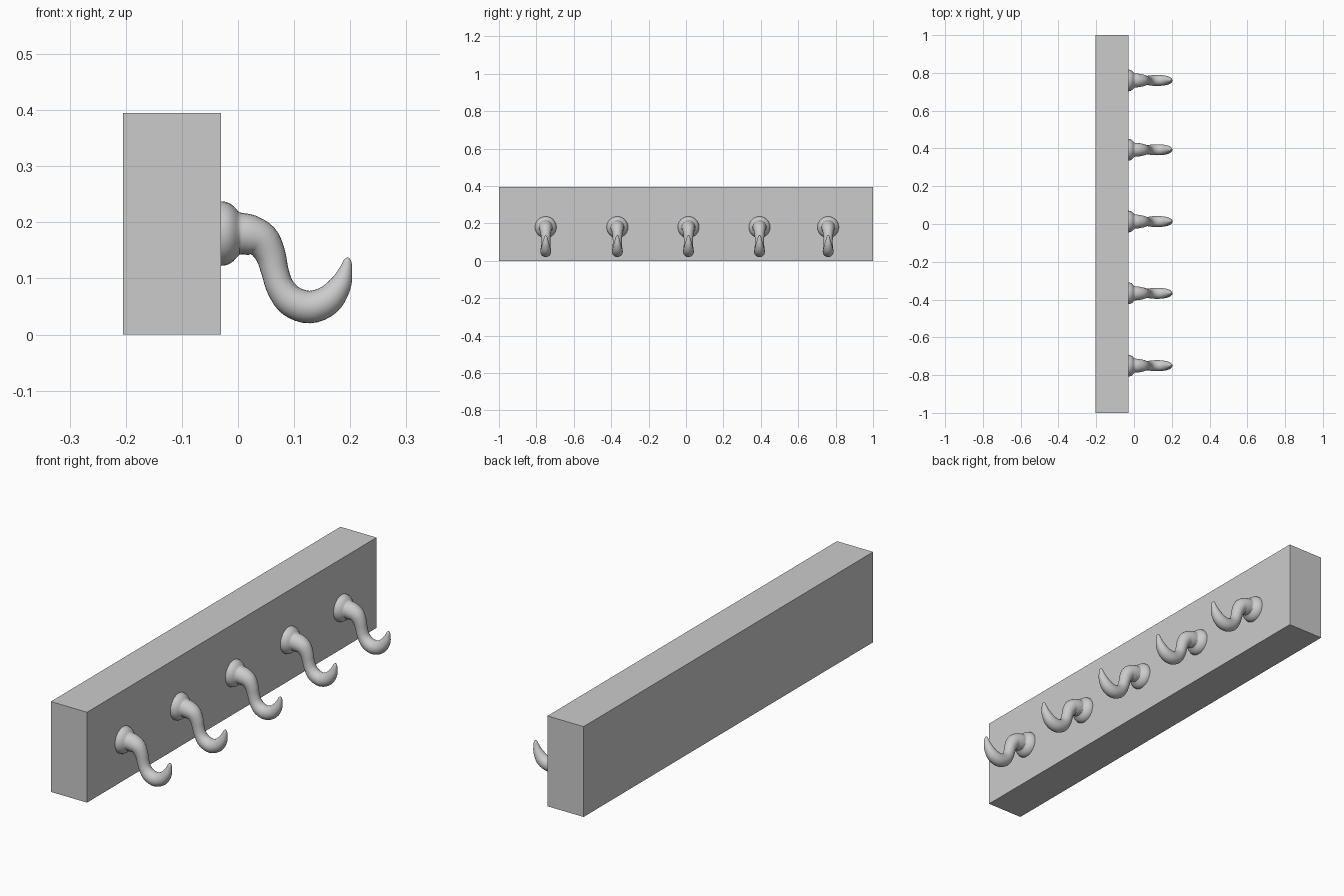
import bpy, bmesh, math
from mathutils import Vector

if "Cube" in bpy.data.objects:
    bpy.data.objects.remove(bpy.data.objects["Cube"])

# Backing board
bpy.ops.mesh.primitive_cube_add(size=1, location=(-0.1175, 0, 0.1975))
board = bpy.context.object
board.name = "board"
board.scale = (0.175, 2.0, 0.395)
bpy.ops.object.transform_apply(location=False, rotation=False, scale=True)


def catmull(a, b, c, d, t):
    return 0.5 * (2 * b + (c - a) * t + (2 * a - 5 * b + 4 * c - d) * t * t
                  + (3 * b - a - 3 * c + d) * t ** 3)


def smooth_path(points, steps):
    p = [Vector(q) for q in points]
    p = [2 * p[0] - p[1]] + p + [2 * p[-1] - p[-2]]
    out = [catmull(*p[i:i + 4], s / steps)
           for i in range(len(p) - 3) for s in range(steps)]
    return out + [p[-2]]


def sweep(name, rings, sides=24):
    """Round tube in the xz plane; each ring is (x, z, radius)."""
    bm = bmesh.new()
    loops = []
    for i, r in enumerate(rings):
        d = rings[min(i + 1, len(rings) - 1)] - rings[max(i - 1, 0)]
        n = Vector((-d.y, 0, d.x)).normalized()
        centre = Vector((r.x, 0, r.y))
        loops.append([bm.verts.new(centre + r.z * (
            n * math.cos(a) + Vector((0, math.sin(a), 0))))
            for a in (2 * math.pi * k / sides for k in range(sides))])
    for a, b in zip(loops, loops[1:]):
        for k in range(sides):
            j = (k + 1) % sides
            bm.faces.new((a[k], a[j], b[j], b[k]))
    bm.faces.new(loops[0])
    bm.faces.new(loops[-1])
    bmesh.ops.recalc_face_normals(bm, faces=bm.faces)
    mesh = bpy.data.meshes.new(name)
    bm.to_mesh(mesh)
    bm.free()
    return mesh


# Domed mounting flange, then the S-shaped tapering hook: (x, z, radius)
flange = [(-0.030, 0.180, 0.0575), (-0.020, 0.180, 0.056),
          (-0.009, 0.180, 0.050), (0.000, 0.180, 0.040), (0.004, 0.180, 0.037)]
hook = [(0.004, 0.180, 0.037), (0.022, 0.177, 0.036), (0.043, 0.167, 0.032),
        (0.058, 0.142, 0.027), (0.066, 0.112, 0.0245), (0.076, 0.083, 0.025),
        (0.096, 0.059, 0.028), (0.128, 0.049, 0.029), (0.160, 0.061, 0.0265),
        (0.182, 0.088, 0.020), (0.192, 0.115, 0.012), (0.195, 0.131, 0.007),
        (0.196, 0.137, 0.002)]
hook_mesh = sweep("hook", smooth_path(flange, 2)[:-1] + smooth_path(hook, 4))

# Row of five hooks
for i, y in enumerate((-0.75, -0.367, 0.013, 0.393, 0.76)):
    ob = bpy.data.objects.new(f"hook_{i + 1}", hook_mesh)
    ob.location.y = y
    bpy.context.collection.objects.link(ob)
bpy.ops.object.select_all(action='DESELECT')
ob.select_set(True)
bpy.context.view_layer.objects.active = ob
for poly in hook_mesh.polygons:
    poly.use_smooth = len(poly.vertices) == 4
